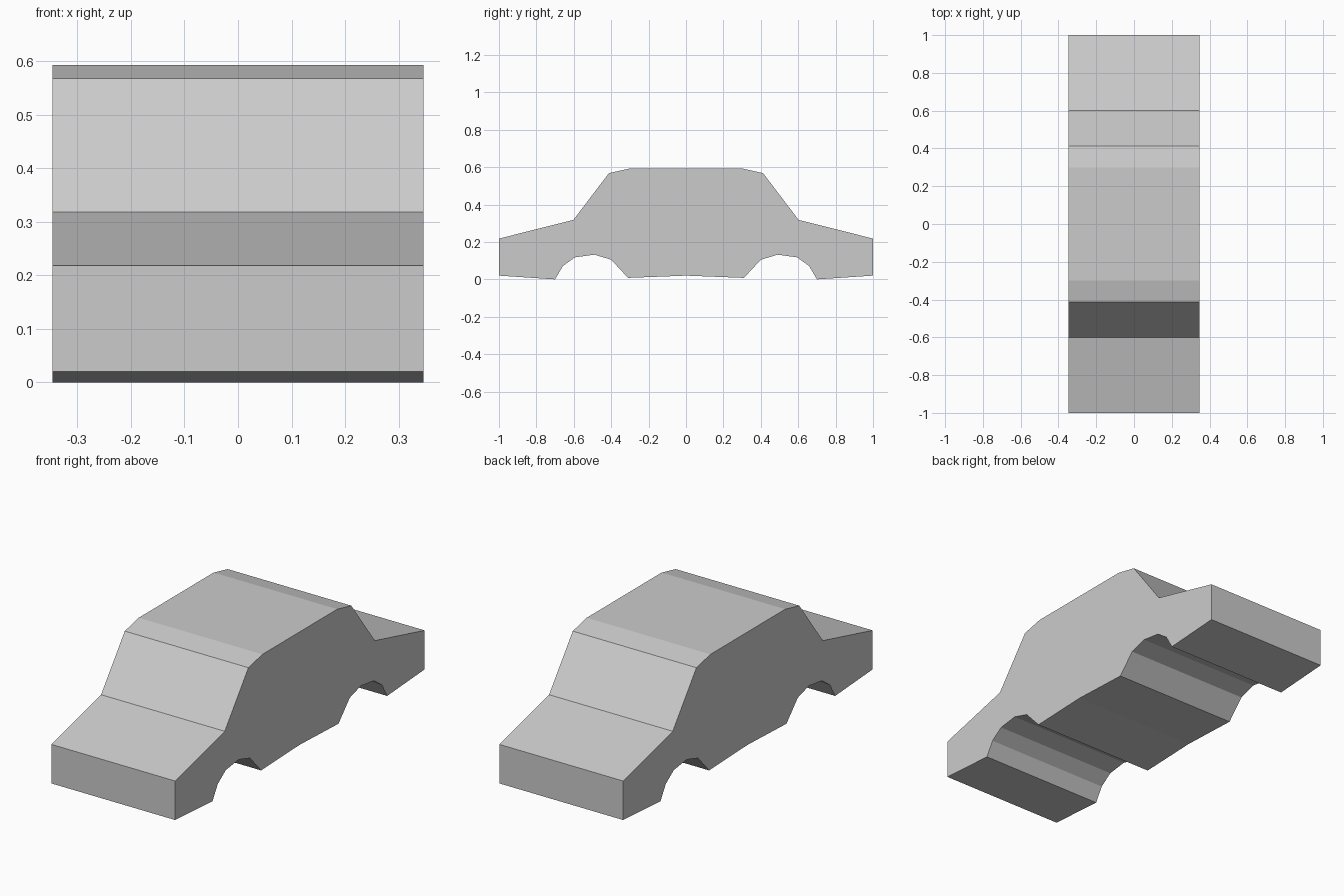
import bpy, bmesh

if "Cube" in bpy.data.objects:
    bpy.data.objects.remove(bpy.data.objects["Cube"])

HALF_WIDTH = 0.347

# Half of the side outline (y, z): sill, wheel arch, bumper, hood, windshield, roof
half = [(0.31, 0.008), (0.40, 0.105), (0.49, 0.132), (0.593, 0.118),
        (0.658, 0.072), (0.70, 0.0), (1.0, 0.02), (1.0, 0.218),
        (0.602, 0.318), (0.412, 0.568), (0.30, 0.593)]

# Mirror front to back, with one shared point in the middle of the sill
outline = [(0, 0.02)] + half + [(-y, z) for y, z in reversed(half)]

# Extrude the outline across the car's width
bm = bmesh.new()
side = bm.faces.new([bm.verts.new((-HALF_WIDTH, y, z)) for y, z in outline])
result = bmesh.ops.extrude_face_region(bm, geom=[side], use_keep_orig=True)
moved = [v for v in result["geom"] if isinstance(v, bmesh.types.BMVert)]
bmesh.ops.translate(bm, verts=moved, vec=(2 * HALF_WIDTH, 0, 0))
bmesh.ops.recalc_face_normals(bm, faces=bm.faces)

mesh = bpy.data.meshes.new("car_body")
bm.to_mesh(mesh)
bm.free()
bpy.context.collection.objects.link(bpy.data.objects.new("car_body", mesh))
